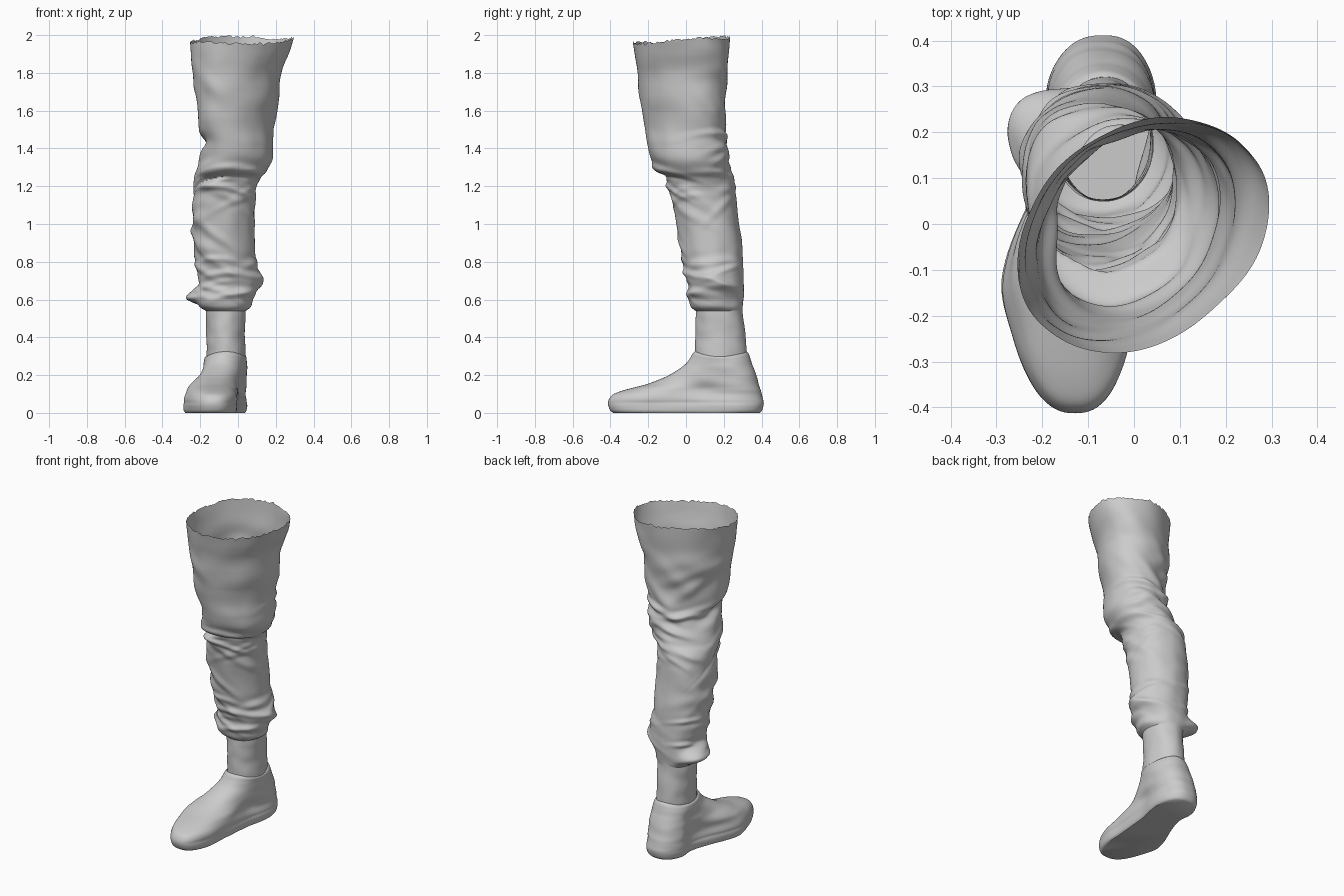
import bpy, bmesh, math, random
from mathutils import noise, Vector

if "Cube" in bpy.data.objects:
    bpy.data.objects.remove(bpy.data.objects["Cube"])

random.seed(7)
N = 128
ANG = [2 * math.pi * i / N for i in range(N)]


def curve(table, t):
    """Smooth interpolation of rows (key, values...), sorted by key."""
    t = min(max(t, table[0][0]), table[-1][0])
    i = 0
    while i < len(table) - 2 and t > table[i + 1][0]:
        i += 1
    a, b = table[i], table[i + 1]
    p, q = table[max(i - 1, 0)], table[min(i + 2, len(table) - 1)]
    h = b[0] - a[0]
    u = (t - a[0]) / h
    out = []
    for k in range(1, len(a)):
        m0 = (b[k] - p[k]) / (b[0] - p[0]) * h
        m1 = (q[k] - a[k]) / (q[0] - a[0]) * h
        out.append((2*u**3 - 3*u*u + 1) * a[k] + (u**3 - 2*u*u + u) * m0
                   + (3*u*u - 2*u**3) * b[k] + (u**3 - u*u) * m1)
    return out


def power(v, p):
    return math.copysign(abs(v) ** p, v)


def loft(name, rings, cap=False):
    """Skin a stack of rings listed from bottom to top."""
    bm = bmesh.new()
    vs = [[bm.verts.new(p) for p in r] for r in rings]
    for lo, hi in zip(vs, vs[1:]):
        for i in range(N):
            j = (i + 1) % N
            bm.faces.new((lo[i], lo[j], hi[j], hi[i]))
    if cap:
        bm.faces.new(vs[0][::-1])
    me = bpy.data.meshes.new(name)
    bm.to_mesh(me)
    bm.free()
    ob = bpy.data.objects.new(name, me)
    bpy.context.collection.objects.link(ob)
    bpy.context.view_layer.objects.active = ob
    ob.select_set(True)
    bpy.ops.object.shade_smooth_by_angle(angle=math.radians(50))
    ob.select_set(False)
    return ob


def wrap(d):
    return (d + math.pi) % (2 * math.pi) - math.pi


# Trouser leg: z, x min, x max, y min, y max
leg = [(.54, -.17, .042, .05, .298), (.56, -.205, .065, .025, .30),
       (.60, -.225, .075, .01, .305), (.65, -.222, .10, .01, .305),
       (.70, -.218, .117, .01, .303), (.80, -.225, .10, -.015, .30),
       (.90, -.235, .092, -.03, .295), (1.0, -.237, .088, -.05, .285),
       (1.1, -.24, .09, -.07, .272), (1.2, -.237, .097, -.087, .255),
       (1.245, -.232, .115, -.11, .243), (1.275, -.222, .14, -.15, .235),
       (1.34, -.203, .178, -.185, .222), (1.42, -.185, .185, -.20, .21),
       (1.5, -.200, .183, -.215, .205), (1.6, -.207, .195, -.23, .207),
       (1.8, -.228, .222, -.258, .22), (1.9, -.24, .262, -.272, .227),
       (2.0, -.25, .296, -.288, .235)]

# Cloth folds: z, angle, slope, angular reach, thickness, height
B, F, L, R = math.pi / 2, -math.pi / 2, math.pi, 0
folds = [(1.295, F, 0, 1.1, .022, .016), (1.25, F - .2, .03, 1.2, .014, -.014),
         (1.195, F, -.03, .9, .016, .012), (1.43, L + .1, .05, .5, .03, -.02),
         (.615, L - .35, .02, .55, .036, .058), (.70, R, -.05, .6, .04, .012),
         (1.95, -.75, 0, .4, .09, -.012)]
# z low, z high, count, angle centre, angle spread, slope, thickness, height
regions = [(1.18, 1.5, 15, B, .9, .07, .022, .009),
           (1.12, 1.32, 5, F, 1, .06, .02, .007),
           (.80, 1.2, 16, F, 2.2, .13, .028, .006),
           (.60, .84, 18, F, 2.4, .05, .018, .008),
           (1.5, 1.95, 9, B, 1.2, .22, .05, .009),
           (1.4, 1.9, 5, F, 1.4, .15, .06, .005)]
for z0, z1, n, ac, sp, sl, th, am in regions:
    for k in range(n):
        folds.append((z0 + (z1 - z0) * (k + random.random()) / n,
                      ac + random.uniform(-sp, sp), random.uniform(-sl, sl),
                      random.uniform(.4, .9), th * random.uniform(.75, 1.3),
                      am * random.uniform(.6, 1.3)))


def fold_height(z, a):
    s = .0
    for z0, a0, sl, reach, th, amp in folds:
        d = wrap(a - a0)
        u = (z - z0 - sl * d + .03 * d * d) / th
        if abs(u) < 4:
            s += amp * (1 - .6 * u * u) * math.exp(-u * u / 2 - (d / reach) ** 2)
    s += .008 * noise.noise(Vector((math.cos(a) * 1.6, math.sin(a) * 1.6, z * 7)))
    return s * min(1, max(0, (z - .54) / .04))


rings = []
ROWS = 210
for r in range(ROWS + 1):
    t = r / ROWS
    ring = []
    for a in ANG:
        top = 1.972 + .017 * math.sin(a) + .006 * math.sin(3 * a + 1)
        z = .54 + (top - .54) * t
        x0, x1, y0, y1 = curve(leg, z)
        f = fold_height(z, a)
        if r == ROWS:                       # frayed upper edge
            z = min(2.0, z + random.uniform(-.006, .008))
        # boxier outer side of the shin, thigh skewed front to back
        p = min(1, .9 + max(0, z - 1.15) * .5) if math.cos(a) < 0 else 1
        skew = .06 * min(1, max(0, (z - 1.2) / .4))
        ring.append(((x0 + x1) / 2 + ((x1 - x0) / 2 + f) * power(math.cos(a), p)
                     + skew * math.sin(a),
                     (y0 + y1) / 2 + ((y1 - y0) / 2 + f) * power(math.sin(a), p), z))
    rings.append(ring)
rings[-1][N // 4] = (*rings[-1][N // 4][:2], 2.0)
loft("trouser_leg", rings)

# Sock: z, x min, x max, y min, y max
sock = [(.25, -.168, .038, .045, .325), (.33, -.168, .038, .048, .32),
        (.42, -.168, .038, .052, .313), (.56, -.172, .042, .052, .30)]
rings = []
for r in range(31):
    z = .25 + .31 * r / 30
    x0, x1, y0, y1 = curve(sock, z)
    ring = []
    for a in ANG:
        f = .005 * noise.noise(Vector((math.cos(a) * 1.5, math.sin(a) * 1.5, z * 14)))
        ring.append(((x0 + x1) / 2 + ((x1 - x0) / 2 + f) * math.cos(a),
                     (y0 + y1) / 2 + ((y1 - y0) / 2 + f) * math.sin(a), z))
    rings.append(ring)
loft("sock", rings)

# Shoe outline along its length: y, centre x, half width
plan = [(-.42, -.128, .155), (-.25, -.135, .155), (-.12, -.145, .15),
        (.08, -.10, .118), (.2, -.070, .125), (.3, -.072, .160), (.42, -.07, .18)]
# Shoe height profile: z, toe y, heel y, width scale
profile = [(0, -.385, .39, .93), (.012, -.40, .402, .98), (.05, -.412, .412, 1),
           (.08, -.405, .407, .98), (.10, -.385, .402, .95), (.118, -.335, .398, .93),
           (.135, -.27, .393, .92), (.15, -.21, .388, .92), (.175, -.145, .38, .93),
           (.20, -.09, .372, .95), (.23, -.04, .362, .97), (.26, -.002, .35, .99),
           (.29, .022, .34, 1.02), (.315, .036, .331, 1.03), (.325, .048, .32, .97)]
rings = []
for r in range(66):
    z = .325 * r / 65
    y0, y1, s = curve(profile, z)
    k = max(0, (z - .13) / .195) ** 1.5     # blend towards the round ankle
    ring = []
    for a in ANG:
        sx, cy = math.sin(a), -math.cos(a)
        y = (y0 + y1) / 2 + (y1 - y0) / 2 * cy
        xc, w = curve(plan, y)
        xc += (-.065 - xc) * k
        w += (.106 - w) * k
        w = w * s - .003 * math.exp(-((z - .055) / .01) ** 2)   # sole groove
        x = xc + w * power(sx, .82 + .18 * k)
        dip = .025 * sx * sx * max(0, (z - .2) / .125) ** 2     # lower collar at sides
        f = .014 * noise.noise(Vector((x * 6, y * 5, z * 16))) * min(1, z / .12) * (1 - k)
        ring.append((x + f * sx, y + f * cy * .5, z - dip))
    rings.append(ring)
loft("shoe", rings, cap=True)
